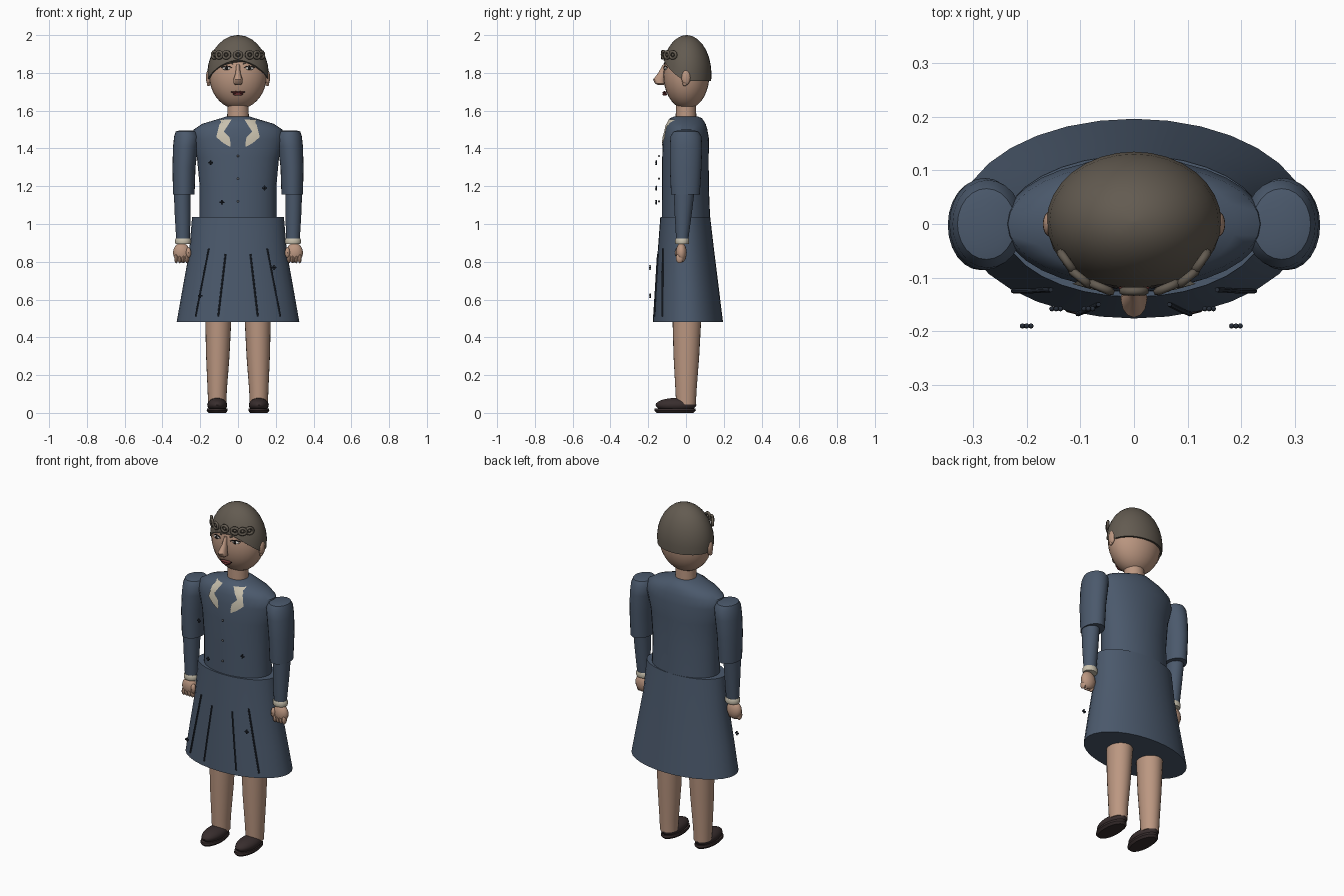
import bpy, bmesh, math
from mathutils import Vector

cube = bpy.data.objects.get("Cube")
if cube:
    bpy.data.objects.remove(cube, do_unlink=True)


def colour(name, rgb):
    m = bpy.data.materials.new(name)
    m.use_nodes = True
    m.diffuse_color = (*rgb, 1)
    m.node_tree.nodes["Principled BSDF"].inputs["Base Color"].default_value = (*rgb, 1)
    return m


navy = colour("navy cloth", (0.07, 0.10, 0.15))
dark_navy = colour("dark trim", (0.02, 0.027, 0.04))
skin = colour("skin", (0.50, 0.31, 0.22))
hair_col = colour("hair brown", (0.125, 0.105, 0.082))
leather = colour("shoe leather", (0.04, 0.027, 0.027))
cream = colour("cream", (0.58, 0.53, 0.42))
lip_col = colour("lip red", (0.16, 0.035, 0.035))
white = colour("eye white", (0.65, 0.62, 0.58))
black = colour("near black", (0.012, 0.01, 0.01))
grey = colour("button grey", (0.2, 0.2, 0.21))


def finish(name, bm, mat, angle=40):
    bmesh.ops.recalc_face_normals(bm, faces=bm.faces)
    me = bpy.data.meshes.new(name)
    bm.to_mesh(me)
    bm.free()
    me.materials.append(mat)
    ob = bpy.data.objects.new(name, me)
    bpy.context.collection.objects.link(ob)
    bpy.ops.object.select_all(action='DESELECT')
    ob.select_set(True)
    bpy.context.view_layer.objects.active = ob
    bpy.ops.object.shade_smooth_by_angle(angle=math.radians(angle))
    return ob


def skin_rings(bm, rings, closed=True):
    """Bridge equal-length rings of points with quads."""
    rows = [[bm.verts.new(p) for p in r] for r in rings]
    n = len(rows[0])
    for a, b in zip(rows, rows[1:]):
        for i in range(n if closed else n - 1):
            j = (i + 1) % n
            bm.faces.new((a[i], a[j], b[j], b[i]))
    return rows


def loft(name, sections, mat, seg=24):
    """Stack ellipses given as (z, cx, cy, rx, ry) and cap both ends."""
    bm = bmesh.new()
    turn = [2 * math.pi * i / seg for i in range(seg)]
    rows = skin_rings(bm, [[(cx + rx * math.cos(t), cy + ry * math.sin(t), z) for t in turn]
                           for z, cx, cy, rx, ry in sections])
    bm.faces.new(rows[0])
    bm.faces.new(rows[-1])
    return finish(name, bm, mat)


def ball(name, centre, radii, mat, u=16, v=10):
    bm = bmesh.new()
    bmesh.ops.create_uvsphere(bm, u_segments=u, v_segments=v, radius=1)
    for p in bm.verts:
        p.co = Vector(c + r * k for c, r, k in zip(centre, radii, p.co))
    return finish(name, bm, mat)


def tube(name, points, radius, mat, cyclic=False):
    cu = bpy.data.curves.new(name, 'CURVE')
    cu.dimensions = '3D'
    cu.bevel_depth = radius
    cu.bevel_resolution = 1
    cu.use_fill_caps = True
    sp = cu.splines.new('POLY')
    sp.points.add(len(points) - 1)
    for q, p in zip(sp.points, points):
        q.co = (*p, 1)
    sp.use_cyclic_u = cyclic
    cu.materials.append(mat)
    ob = bpy.data.objects.new(name, cu)
    bpy.context.collection.objects.link(ob)
    return ob


def front_y(sections, x, z):
    """Front surface of a lofted body at (x, z)."""
    s = sorted(sections)
    for a, b in zip(s, s[1:]):
        if a[0] <= z <= b[0]:
            f = (z - a[0]) / (b[0] - a[0])
            cy, rx, ry = (a[k] + f * (b[k] - a[k]) for k in (2, 3, 4))
            return cy - ry * math.sqrt(max(0, 1 - (x / rx) ** 2))


# Bodice, skirt and neck
bodice = [(1.02, 0, 0, .203, .128), (1.2, 0, -.003, .203, .124), (1.35, 0, -.003, .217, .123),
          (1.45, 0, 0, .243, .122), (1.5, 0, 0, .235, .113), (1.53, 0, 0, .19, .104),
          (1.56, 0, 0, .09, .085), (1.57, 0, 0, .06, .06)]
skirt = [(.48, 0, .01, .325, .186), (.65, 0, .005, .295, .170), (.85, 0, 0, .259, .150),
         (1.037, 0, -.004, .243, .132)]
loft("bodice", bodice, navy, 32)
loft("skirt", skirt, navy, 32)
loft("neck", [(1.54, 0, 0, .058, .055), (1.66, 0, 0, .055, .053)], skin)

# Head
HEAD = Vector((0, .002, 1.79))
HEAD_R = Vector((.153, .122, .182))
ball("head", HEAD, HEAD_R, skin, 28, 18)


def face_y(x, z):
    q = 1 - (x / HEAD_R.x) ** 2 - ((z - HEAD.z) / HEAD_R.z) ** 2
    return HEAD.y - HEAD_R.y * math.sqrt(max(0, q))


# Hair cap with a hairline that rises over the forehead
bm = bmesh.new()
rows = []
for k in range(9):
    row = []
    for i in range(32):
        t = 2 * math.pi * i / 32
        start = math.asin((-.033 + .11 * max(0, -math.sin(t)) ** 1.5) / .21)
        e = start + (math.pi / 2 - .03 - start) * k / 8
        row.append((.163 * math.cos(e) * math.cos(t), .004 + .131 * math.cos(e) * math.sin(t),
                    1.79 + .21 * math.sin(e)))
    rows.append(row)
rows = skin_rings(bm, rows)
bm.faces.new(rows[-1])
bm.faces.new(rows[0])
finish("hair_cap", bm, hair_col)

# Curls across the brow: a ring with a knot in the middle
for x, y in ((0, -.125), (.062, -.118), (-.062, -.118), (.125, -.07), (-.125, -.07), (.1, -.1), (-.1, -.1)):
    d = Vector((x * .8, y, 0)).normalized()
    side = Vector((-d.y, d.x, 0))
    c = Vector((x, y, 1.895))
    ring = [c + side * (.02 * math.cos(a)) + Vector((0, 0, .018 * math.sin(a)))
            for a in (2 * math.pi * i / 12 for i in range(12))]
    tube("curl", ring, .008, hair_col, True)
    ball("curl_knot", c, (.009, .009, .009), hair_col, 8, 6)

# Nose and mouth
loft("nose", [(1.735, 0, -.133, .014, .014), (1.745, 0, -.138, .025, .027), (1.765, 0, -.143, .024, .031),
              (1.80, 0, -.125, .013, .022), (1.845, 0, -.11, .009, .012)], skin, 12)
ball("mouth_lower", (0, -.112, 1.687), (.026, .012, .008), lip_col)
for s in (1, -1):
    ball("mouth_upper", (s * .012, -.113, 1.697), (.022, .011, .006), lip_col)
tube("mouth_line", [(x, face_y(x, 1.694) - .014, 1.694 + 4 * x * x) for x in (-.038, -.02, 0, .02, .038)],
     .002, black)

for s, label in ((1, "left"), (-1, "right")):
    # Eyes, lids, brows and ears
    ex, ez = s * .06, 1.824
    ey = face_y(ex, ez)
    ball(label + "_eye", (ex, ey, ez), (.024, .008, .009), white)
    ball(label + "_iris", (ex, ey - .006, ez), (.009, .005, .009), black, 12, 8)
    for part, lift, rise, w, r in (("lid", .004, .008, .028, .0025), ("brow", .024, .009, .033, .0035)):
        arc = []
        for i in range(7):
            k = i / 3 - 1
            x, z = ex + w * k, ez + lift + rise * (1 - k * k)
            arc.append((x, face_y(x, z) - .004, z))
        tube(label + "_" + part, arc, r, hair_col if part == "brow" else black)
    ball(label + "_ear", (s * .156, 0, 1.775), (.014, .024, .04), skin)
    ball(label + "_ear_lobe", (s * .156, -.006, 1.742), (.01, .012, .012), skin, 10, 8)

    # Collar lapel lying on the bodice
    bm = bmesh.new()
    lapel = []
    for z, a, b in ((1.552, .035, .095), (1.52, .055, .10), (1.49, .075, .108),
                    (1.46, .045, .115), (1.43, .04, .08), (1.41, .04, .046)):
        lapel.append([(s * x, front_y(bodice, x, z) - .006, z)
                      for x in (a + (b - a) * i / 4 for i in range(5))])
    skin_rings(bm, lapel, False)
    finish(label + "_lapel", bm, cream)

    # Sleeves, cuff and hand
    loft(label + "_upper_sleeve", [(1.155, s * .287, -.003, .057, .076), (1.3, s * .286, -.002, .061, .084),
                                   (1.41, s * .278, 0, .066, .086), (1.465, s * .272, 0, .066, .082),
                                   (1.49, s * .275, 0, .054, .066), (1.495, s * .275, 0, .035, .045)], navy)
    loft(label + "_forearm", [(.915, s * .291, -.02, .036, .032), (1.05, s * .293, -.015, .042, .045),
                              (1.18, s * .295, -.01, .045, .056)], navy)
    loft(label + "_cuff", [(.893, s * .291, -.02, .039, .034), (.9, s * .291, -.02, .042, .037),
                           (.917, s * .291, -.02, .042, .037), (.924, s * .291, -.02, .038, .034)], cream)
    ball(label + "_hand", (s * .299, -.025, .848), (.045, .029, .052), skin)
    for i in range(4):
        ball(label + "_finger", (s * (.27 + .019 * i), -.034, .818), (.011, .02, .026), skin, 10, 8)
    ball(label + "_thumb", (s * .262, -.042, .848), (.014, .016, .028), skin, 10, 8)

    # Leg and shoe
    loft(label + "_leg", [(.045, s * .11, 0, .048, .052), (.12, s * .11, 0, .051, .056),
                          (.3, s * .107, .002, .062, .068), (.52, s * .104, .005, .07, .077)], skin)
    ball(label + "_shoe", (s * .11, -.053, .042), (.053, .108, .037), leather, 20, 12)
    loft(label + "_sole", [(0, s * .11, -.058, .045, .098), (.012, s * .11, -.058, .056, .11),
                           (.024, s * .11, -.058, .054, .108)], leather)

    # Pleats standing proud of the skirt front
    for top, low, high in ((.155, .225, .87), (.066, .105, .84)):
        path = []
        for i in range(6):
            f = i / 5
            x, z = top + (low - top) * f, high + (.51 - high) * f
            path.append((s * x, front_y(skirt, x, z) - .004, z))
        tube(label + "_pleat", path, .0045, dark_navy)

# Centre buttons
for z in (1.36, 1.24, 1.12):
    ball("button", (0, -.143, z), (.006, .005, .006), grey, 10, 8)

# Scattered sprigs: small bead clusters in front of the cloth
for x, y, z in ((-.145, -.158, 1.325), (.14, -.158, 1.19), (-.085, -.158, 1.115),
                (.19, -.19, .77), (-.2, -.19, .62)):
    for dx, dz in ((0, 0), (.008, 0), (-.008, 0), (0, .008), (0, -.008)):
        ball("sprig_bead", (x + dx, y, z + dz), (.005, .005, .005), dark_navy, 8, 6)
